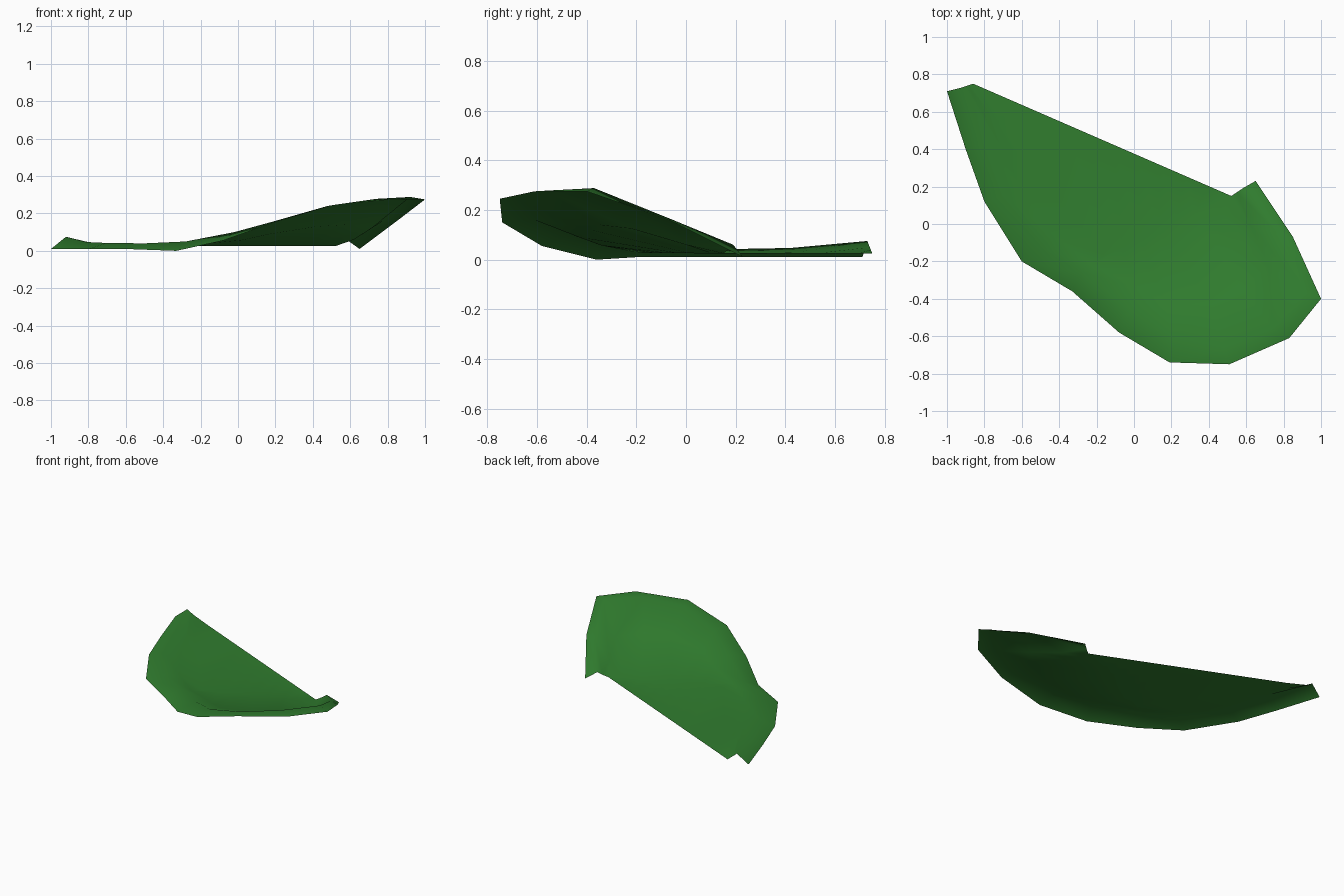
import bpy
import bmesh
from mathutils import Vector

cube = bpy.data.objects.get("Cube")
if cube:
    bpy.data.objects.remove(cube)

# Leaf colour
green = bpy.data.materials.new("leaf green")
green.use_nodes = True
colour = (0.03, 0.205, 0.028, 1)
green.diffuse_color = colour
green.node_tree.nodes["Principled BSDF"].inputs["Base Color"].default_value = colour

# Drooping outer edge, from the tip round to the stem end
edge = [(-1, .71, .01), (-.9, .4, .01), (-.8, .12, .01), (-.6, -.2, .01),
        (-.33, -.36, 0), (-.08, -.58, .055), (.19, -.74, .15), (.51, -.75, .245),
        (.83, -.61, .275), (1, -.4, .275), (.85, -.07, .16), (.65, .23, .01)]
# Raised fold just inside the edge
fold = [(-.92, .73, .075), (-.81, .42, .047), (-.7, .15, .042), (-.5, -.13, .04),
        (-.28, -.26, .05), (-.02, -.46, .1), (.2, -.61, .16), (.48, -.67, .24),
        (.74, -.56, .278), (.92, -.37, .288), (.78, -.06, .163), (.58, .19, .06)]
# Foot of the slope inside the fold, which makes the blade a shallow bowl
foot = [(-.89, .74, .05), (-.73, .45, .03), (-.61, .2, .028), (-.43, -.06, .028),
        (-.22, -.22, .033), (.02, -.34, .057), (.17, -.43, .09), (.42, -.43, .13),
        (.58, -.35, .14), (.72, -.22, .125), (.62, 0, .06), (.55, .17, .04)]
# Straight cut edge, matched point for point with the fold
cut_start, cut_end = Vector((-.86, .75, .025)), Vector((.52, .15, .025))
last = len(fold) - 1
cut = [cut_start.lerp(cut_end, i / last) for i in range(last + 1)]

# Crease between the flat half and the rising half, running to the stem end
turn = 4
crease_start = Vector((-.16, -.17, .027))
crease = [Vector(foot[i]).lerp(cut[i], .4) for i in range(turn)]
crease += [crease_start.lerp(cut_end, i / (last - turn)) for i in range(last - turn + 1)]

# Blade skinned through the rows
bm = bmesh.new()
grid = [[bm.verts.new(p) for p in row] for row in (edge, fold, foot, crease, cut)]
for a, b in zip(grid, grid[1:]):
    for i in range(last):
        bm.faces.new((a[i], a[i + 1], b[i + 1], b[i]))
bmesh.ops.remove_doubles(bm, verts=bm.verts, dist=.001)
bmesh.ops.recalc_face_normals(bm, faces=bm.faces)
if sum(f.normal.z for f in bm.faces) < 0:
    bmesh.ops.reverse_faces(bm, faces=bm.faces)
for f in bm.faces:
    f.smooth = True

mesh = bpy.data.meshes.new("leaf_blade")
bm.to_mesh(mesh)
bm.free()
mesh.materials.append(green)
leaf = bpy.data.objects.new("leaf_blade", mesh)
bpy.context.collection.objects.link(leaf)
